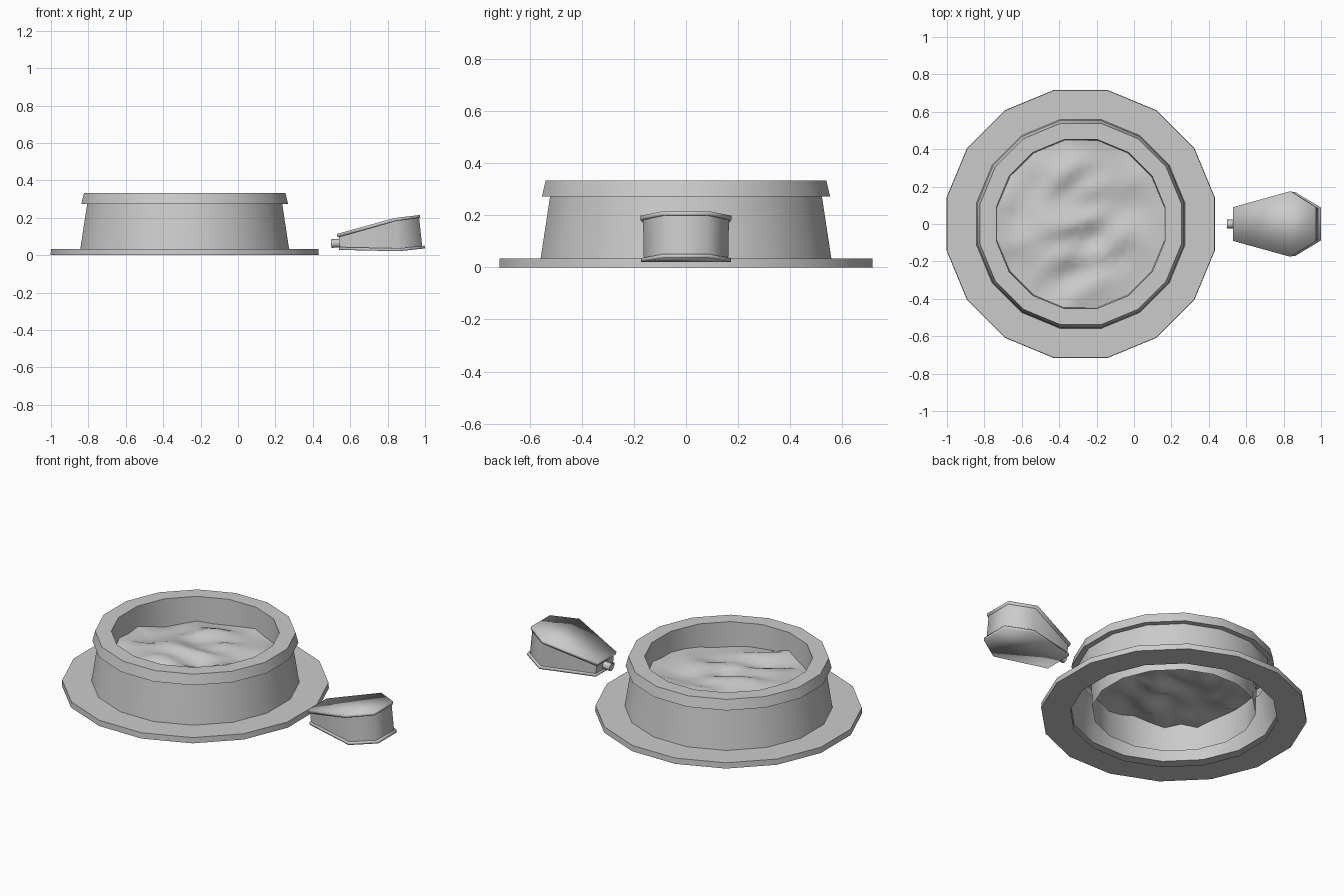
import bpy, bmesh, math
from mathutils import Vector, noise

if "Cube" in bpy.data.objects:
    bpy.data.objects.remove(bpy.data.objects["Cube"])

CX = -0.285          # centre of the basin
SIDES = 16


def finish(name, bm, angle=35, recalc=True):
    if recalc:
        bmesh.ops.recalc_face_normals(bm, faces=bm.faces[:])
    me = bpy.data.meshes.new(name)
    bm.to_mesh(me)
    bm.free()
    ob = bpy.data.objects.new(name, me)
    bpy.context.collection.objects.link(ob)
    bpy.ops.object.select_all(action='DESELECT')
    ob.select_set(True)
    bpy.context.view_layer.objects.active = ob
    bpy.ops.object.shade_smooth_by_angle(angle=math.radians(angle))
    return ob


def ring_point(r, i, z):
    a = 2 * math.pi * (i + 0.5) / SIDES
    return Vector((CX + r * math.cos(a), r * math.sin(a), z))


def loft(bm, rings, cap=False):
    """Join rings of points into quads."""
    vs = [[bm.verts.new(p) for p in ring] for ring in rings]
    n = len(vs[0])
    for a, b in zip(vs, vs[1:]):
        for i in range(n):
            j = (i + 1) % n
            bm.faces.new((a[i], a[j], b[j], b[i]))
    if cap:
        for v in (vs[0], vs[-1]):
            # outline runs nose, wide, tail: split at the widest station
            bm.faces.new((v[0], v[1], v[4], v[5]))
            bm.faces.new((v[1], v[2], v[3], v[4]))
    return vs


# basin: open-bottomed turned profile, from inner wall over the rim to the base plate
profile = [(0.45, 0.03), (0.46, 0.333), (0.549, 0.333), (0.564, 0.273),
           (0.532, 0.273), (0.569, 0.034), (0.729, 0.034), (0.731, 0.0), (0.569, 0.0)]
bm = bmesh.new()
loft(bm, [[ring_point(r, i, z) for i in range(SIDES)] for r, z in profile])
finish("basin", bm)

# choppy filling inside the basin: a flat disc, subdivided and displaced
bm = bmesh.new()
rings = 6
vs = loft(bm, [[ring_point(0.456 * k / rings, i, 0.2) for i in range(SIDES)]
               for k in range(rings, 0, -1)])
mid = bm.verts.new((CX, 0, 0.2))
for i in range(SIDES):
    bm.faces.new((vs[-1][i], vs[-1][(i + 1) % SIDES], mid))
bmesh.ops.subdivide_edges(bm, edges=bm.edges[:], cuts=1, use_grid_fill=True)
bmesh.ops.recalc_face_normals(bm, faces=bm.faces[:])
if sum(f.normal.z for f in bm.faces) < 0:
    bmesh.ops.reverse_faces(bm, faces=bm.faces[:])
for v in bm.verts:
    # stretched noise gives diagonal wave crests
    x, y = v.co.x, v.co.y
    v.co.z += 0.042 * noise.noise(Vector((3.5 * x + 3.5 * y, 7.5 * y - 5 * x, 1.3)))
finish("filling", bm, 40, recalc=False)


def outline(stations):
    """Three (x, half width, z) stations mirrored into a six point outline."""
    right = [Vector((x, -y, z)) for x, y, z in stations]
    left = [Vector((x, y, z)) for x, y, z in reversed(stations)]
    return right + left


# bellows: two boards and the body between them
def slab(name, low, high, angle):
    b = bmesh.new()
    loft(b, [outline(low), outline(high)], cap=True)
    return finish(name, b, angle)


slab("bellows_top_board",
     [(0.533, 0.09, 0.095), (0.842, 0.175, 0.182), (0.975, 0.09, 0.2)],
     [(0.528, 0.09, 0.113), (0.835, 0.175, 0.198), (0.973, 0.09, 0.215)], 110)
slab("bellows_bottom_board",
     [(0.54, 0.09, 0.028), (0.86, 0.172, 0.021), (1.0, 0.088, 0.036)],
     [(0.54, 0.09, 0.043), (0.86, 0.172, 0.036), (0.998, 0.088, 0.051)], 110)
slab("bellows_body",
     [(0.545, 0.082, 0.04), (0.855, 0.162, 0.032), (0.985, 0.083, 0.046)],
     [(0.54, 0.082, 0.1), (0.842, 0.165, 0.186), (0.968, 0.083, 0.204)], 75)

# nozzle, tipped slightly toward the body
bm = bmesh.new()
bmesh.ops.create_cone(bm, cap_ends=True, segments=8, radius1=0.023, radius2=0.023, depth=0.065)
ob = finish("bellows_nozzle", bm, 50)
ob.rotation_euler = (0, math.radians(86), 0)
ob.location = (0.53, 0, 0.064)
